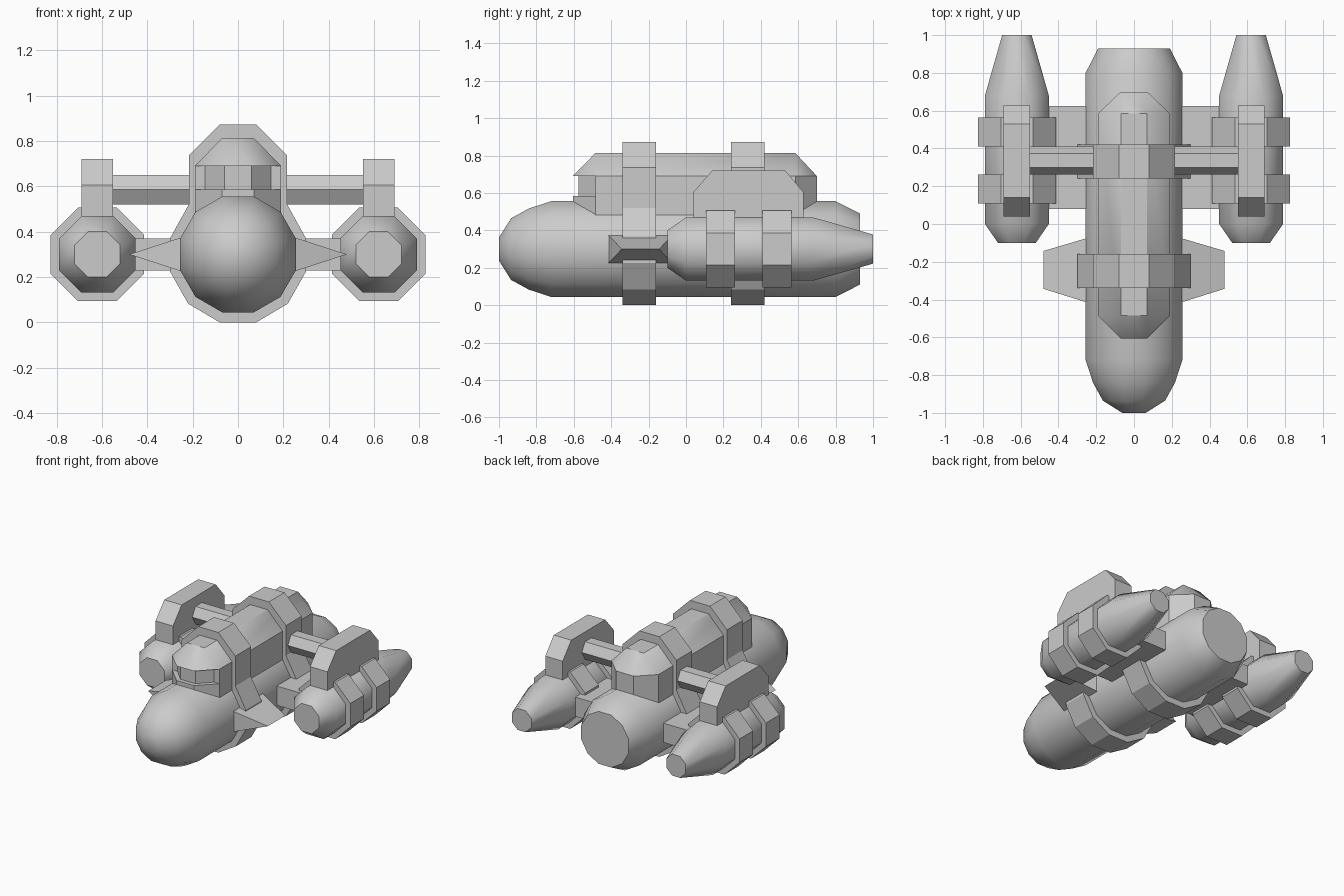
import bpy, bmesh, math
from math import radians, cos, sin, pi

if "Cube" in bpy.data.objects:
    bpy.data.objects.remove(bpy.data.objects["Cube"])


def finish(bm, name, angle=None, flat_caps=False):
    """Turn a bmesh into an object; smooth edges below the angle when given."""
    bmesh.ops.recalc_face_normals(bm, faces=bm.faces)
    if angle:
        for f in bm.faces:
            f.smooth = True
        for e in bm.edges:
            cap = flat_caps and any(abs(f.normal.y) > 0.99 for f in e.link_faces)
            e.smooth = not cap and e.calc_face_angle(0) < radians(angle)
    me = bpy.data.meshes.new(name)
    bm.to_mesh(me)
    bm.free()
    ob = bpy.data.objects.new(name, me)
    bpy.context.collection.objects.link(ob)
    return ob


def hull(name, pts, angle=None):
    bm = bmesh.new()
    for p in pts:
        bm.verts.new(p)
    bmesh.ops.convex_hull(bm, input=bm.verts)
    bmesh.ops.dissolve_limit(bm, angle_limit=radians(1), verts=bm.verts, edges=bm.edges)
    return finish(bm, name, angle)


def loft(name, rings, angle=None, flat_caps=False):
    """Skin a list of equal-length point rings and close both ends."""
    bm = bmesh.new()
    vs = [[bm.verts.new(p) for p in r] for r in rings]
    n = len(vs[0])
    for a, b in zip(vs, vs[1:]):
        for i in range(n):
            j = (i + 1) % n
            bm.faces.new((a[i], a[j], b[j], b[i]))
    bm.faces.new(vs[0])
    bm.faces.new(vs[-1])
    return finish(bm, name, angle, flat_caps)


def ring(x, y, z, apothem, n):
    """Regular polygon around the y axis with a flat top."""
    r = apothem / cos(pi / n)
    return [(x + r * cos(2 * pi * (i + .5) / n), y, z + r * sin(2 * pi * (i + .5) / n))
            for i in range(n)]


def box(name, x0, x1, y0, y1, z0, z1):
    return hull(name, [(x, y, z) for x in (x0, x1) for y in (y0, y1) for z in (z0, z1)])


def plan(y_mid, y_end, w, c):
    """Half-octagon end of the upper pod, seen from above."""
    return [(-w, y_mid), (-c, y_end), (c, y_end), (w, y_mid)]


def at(pts, z):
    return [(x, y, z) for x, y in pts]


ZC = 0.30

# Main hull with rounded nose
hull_profile = [(-1, .062), (-.935, .165), (-.84, .217), (-.72, .256), (.80, .256), (.93, .19)]
loft("main_hull", [ring(0, y, ZC, r, 12) for y, r in hull_profile], 50)

# Upper pod: body, roof, window and sill
rear = plan(.585, .70, .19, .07)[::-1]
body = [(-.19, -.485), (.19, -.485)] + rear
loft("pod_body", [at(body, .35), at(body, .69)])
roof = plan(-.485, -.605, .19, .07) + rear
top = [(sx * .07, y) for sx in (-1, 1) for y in (-.485, .585)]
hull("pod_roof", at(roof, .69) + at(top, .813), 40)
window = plan(-.46, -.575, .17, .06)
loft("pod_window", [at(window, .5), at(window, .70)])
sill = plan(-.485, -.605, .19, .07)
loft("pod_sill", [at(sill, .4), at(sill, .585)])

# Two straps around hull and pod
half = [(.08, 0), (.22, .083), (.30, .225), (.30, .37), (.217, .52), (.217, .737), (.08, .872)]
strap = half + [(-x, z) for x, z in reversed(half)]
for name, y0, y1 in (("front_strap", -.34, -.16), ("rear_strap", .24, .42)):
    loft(name, [[(x, y, z) for x, z in strap] for y in (y0, y1)])

for side, s in (("left", -1), ("right", 1)):
    X = .62 * s
    # Engine with two collars
    prof = [(-.10, .10), (0, .169), (.68, .169), (1, .078)]
    loft(side + "_engine", [ring(X, y, ZC, r, 8) for y, r in prof], 50, True)
    for k, y0 in (("front", .108), ("rear", .41)):
        loft(f"{side}_{k}_collar", [ring(X, y, ZC, .206, 8) for y in (y0, y0 + .155)])

    # Arched bracket over the engine
    arch = [(.04, .35), (.04, .605), (.14, .72), (.53, .72), (.628, .605), (.628, .35)]
    loft(side + "_bracket", [[(X + d, y, z) for y, z in arch] for d in (-.07, .07)])

    # Hexagonal strut from pod to bracket
    hexa = [(.335 + .074 * cos(i * pi / 3), .585 + .074 * sin(i * pi / 3)) for i in range(6)]
    loft(side + "_strut", [[(x * s, y, z) for y, z in hexa] for x in (.15, .58)])

    # Engine pylon
    box(side + "_pylon", *sorted((.2 * s, .5 * s)), .08, .625, .23, .37)

    # Wedge-shaped front fin
    hull(side + "_fin",
         [(.24 * s, y, z) for y in (-.418, -.072) for z in (.222, .378)]
         + [(.48 * s, y, ZC) for y in (-.343, -.143)])
